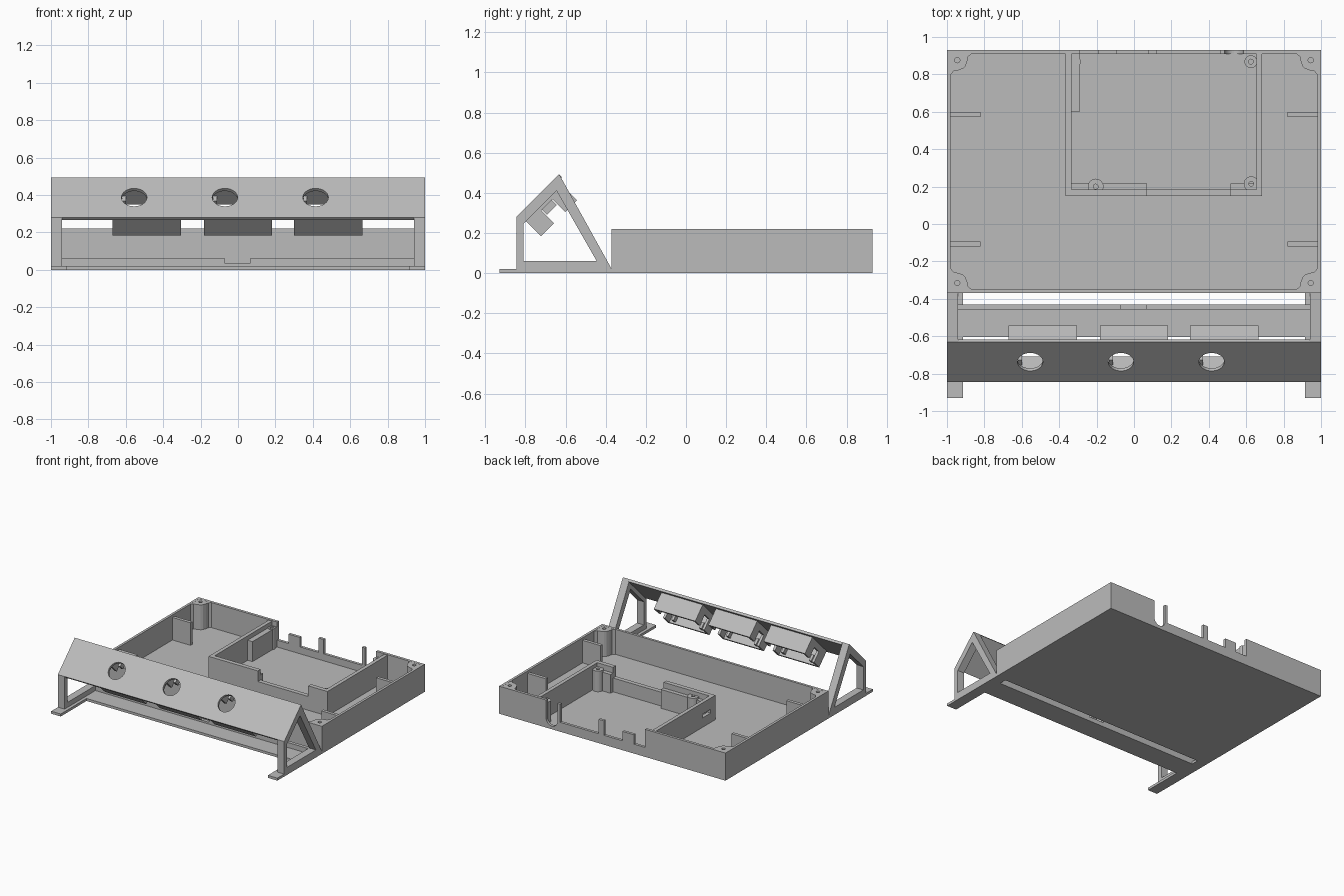
import bpy, bmesh, math
from mathutils import Vector

if "Cube" in bpy.data.objects:
    bpy.data.objects.remove(bpy.data.objects["Cube"])

grey = bpy.data.materials.new("plain_grey")
grey.diffuse_color = (0.5, 0.5, 0.5, 1)
grey.use_nodes = True
grey.node_tree.nodes["Principled BSDF"].inputs["Base Color"].default_value = grey.diffuse_color


def prism(name, polys, axis, a, b):
    """Extrude one or more 2D outlines along an axis from a to b."""
    place = {'X': lambda p, d: (d, p[0], p[1]),
             'Y': lambda p, d: (p[0], d, p[1]),
             'Z': lambda p, d: (p[0], p[1], d)}[axis]
    if not isinstance(polys[0][0], (tuple, list)):
        polys = [polys]
    bm = bmesh.new()
    for pts in polys:
        lo = [bm.verts.new(place(p, a)) for p in pts]
        hi = [bm.verts.new(place(p, b)) for p in pts]
        bm.faces.new(lo)
        bm.faces.new(hi)
        for i in range(len(pts)):
            j = (i + 1) % len(pts)
            bm.faces.new((lo[i], lo[j], hi[j], hi[i]))
    bmesh.ops.recalc_face_normals(bm, faces=bm.faces)
    me = bpy.data.meshes.new(name)
    bm.to_mesh(me)
    bm.free()
    ob = bpy.data.objects.new(name, me)
    bpy.context.collection.objects.link(ob)
    me.materials.append(grey)
    return ob


def rect(x0, x1, y0, y1):
    return [(x0, y0), (x1, y0), (x1, y1), (x0, y1)]


def box(name, x0, x1, y0, y1, z0, z1):
    return prism(name, rect(x0, x1, y0, y1), 'Z', z0, z1)


def arc(cx, cy, r, a0, a1, n):
    return [(cx + r * math.cos(math.radians(a0 + (a1 - a0) * i / n)),
             cy + r * math.sin(math.radians(a0 + (a1 - a0) * i / n))) for i in range(n + 1)]


def circle(cx, cy, r, n=24):
    return arc(cx, cy, r, 0, 360, n)[:-1]


def cut(ob, cutter):
    m = ob.modifiers.new("cut", 'BOOLEAN')
    m.operation = 'DIFFERENCE'
    m.solver = 'EXACT'
    m.object = cutter
    cutter.hide_render = True
    cutter.hide_viewport = True


def slope(t, s):
    """Point (y, z) at distance t up the sloped panel and depth s behind it."""
    k = math.sqrt(0.5)
    return (-0.845 + k * (t + s), 0.28 + k * (t - s))


def slope_rect(t0, t1, s0, s1):
    return [slope(t0, s0), slope(t1, s0), slope(t1, s1), slope(t0, s1)]


H, F = 0.22, 0.02   # wall height, floor thickness

# Tray floor and plain walls
box("tray_floor", -1, 1, -0.37, 0.93, 0, F)
box("front_wall", -1, 1, -0.37, -0.35, F, H)
for s, side in ((-1, "left"), (1, "right")):
    x0, x1 = sorted((s * 0.98, s))
    box(side + "_wall", x0, x1, -0.35, 0.91, F, H)

# Back wall with connector openings and a round cable slot
low = 0.075
outline = [(-1, F), (1, F), (1, H), (0.585, H)]
outline += arc(0.535, 0.075, 0.05, 0, -180, 12)
outline += [(0.485, H), (0.46, H), (0.46, low), (0.12, low), (0.12, 0.19), (0.075, 0.19),
            (0.075, low), (-0.09, low), (-0.09, 0.15), (-0.19, 0.15), (-0.19, low),
            (-0.29, low), (-0.29, H), (-1, H)]
prism("back_wall", outline, 'Y', 0.908, 0.93)

# Corner screw posts and side ribs
post = [(0, 0), (.13, 0), (.13, .02), (.112, .035), (.107, .06), (.098, .085), (.085, .098),
        (.06, .107), (.035, .112), (.02, .13), (0, .13)]
for sx, side in ((-1, "left"), (1, "right")):
    for sy, yc, end in ((1, -0.37, "front"), (-1, 0.93, "back")):
        pts = [(sx * (0.999 - u), yc + sy * (v + 0.001)) for u, v in post]
        ob = prism(f"{end}_{side}_post", pts, 'Z', F, H - 0.001)
        cut(ob, prism("post_hole_cutter", circle(sx * 0.945, yc + sy * 0.054, 0.014, 16),
                      'Z', 0.1, 0.3))
    for y in (-0.12, 0.572):
        x0, x1 = sorted((sx * 0.82, sx * 0.985))
        box(side + "_rib", x0, x1, y, y + 0.026, F, 0.2)

# Inner compartment walls
ob = box("compartment_left_wall", -0.365, -0.335, 0.15, 0.91, F, 0.215)
cut(ob, box("side_slot_cutter", -0.4, -0.3, 0.21, 0.31, 0.095, 0.125))
box("compartment_right_wall", 0.655, 0.685, 0.15, 0.91, F, 0.215)
prism("compartment_front_wall",
      [(-0.335, F), (0.655, F), (0.655, 0.215), (0.515, 0.215), (0.515, 0.13),
       (0.07, 0.13), (0.07, 0.215), (-0.335, 0.215)], 'Y', 0.15, 0.185)
box("compartment_ledge_left", -0.335, 0.07, 0.185, 0.217, F, 0.17)
box("compartment_ledge_right", 0.515, 0.655, 0.185, 0.217, F, 0.17)
box("compartment_side_ledge", -0.335, -0.292, 0.6, 0.908, F, 0.18)

# Compartment screw posts
for i, (x, y, r) in enumerate([(-0.205, 0.2, 0.042), (0.627, 0.215, 0.04),
                               (-0.31, 0.868, 0.026), (0.625, 0.868, 0.034)]):
    ob = prism(f"compartment_post_{i + 1}", circle(x, y, r), 'Z', F, 0.185)
    cut(ob, prism("small_hole_cutter", circle(x, y, 0.013, 16), 'Z', 0.1, 0.3))

# Stand: end frames and feet
A, B, C, D, E = (-.845, 0), (-.845, .28), (-.632, .493), (-.37, .02), (-.37, 0)
a, b, c, d = (-.81, .06), (-.81, .245), (-.645, .41), (-.445, .06)
for s, side in ((-1, "left"), (1, "right")):
    x0, x1 = sorted((s * 0.94, s))
    prism(side + "_end_frame", [[A, B, b, a], [B, C, c, b], [C, D, d, c], [A, a, d, D, E]],
          'X', x0, x1)
    x0, x1 = sorted((s * 0.915, s * 0.999))
    box(side + "_foot", x0, x1, -0.93, -0.37, 0, F)

# Stand: lower cross plate and its notched ridge
box("cross_plate", -0.94, 0.94, -0.605, -0.43, 0, F)
prism("cross_ridge", [(-.94, F), (.94, F), (.94, .06), (.065, .06), (.065, .035),
                      (-.07, .035), (-.07, .06), (-.94, .06)], 'Y', -0.457, -0.43)

# Sloped panel with three round button holes
panel = prism("sloped_panel", slope_rect(0, 0.301, 0, 0.02), 'X', -0.941, 0.941)
n = Vector((0, math.sqrt(0.5), -math.sqrt(0.5)))
for x in (-0.555, -0.07, 0.415):
    ob = prism("button_hole_cutter", circle(0, 0, 0.068, 32), 'Z', -0.06, 0.06)
    ob.location = (x, *slope(0.152, 0.01))
    ob.rotation_euler = n.to_track_quat('Z', 'Y').to_euler()
    cut(panel, ob)

# Three open holders behind the panel
for i, x in enumerate((-0.487, 0, 0.482)):
    x0, x1 = x - 0.183, x + 0.183
    tag = f"holder_{i + 1}_"
    prism(tag + "end_walls", [slope_rect(0.018, 0.038, 0.018, 0.154),
                              slope_rect(0.252, 0.272, 0.018, 0.154)], 'X', x0, x1)
    # side walls with a notch open to the rear
    side = [slope(*p) for p in ((.038, .018), (.252, .018), (.252, .154), (.19, .154),
                                (.19, .065), (.11, .065), (.11, .154), (.038, .154))]
    prism(tag + "left_side", side, 'X', x0, x0 + 0.02)
    prism(tag + "right_side", side, 'X', x1 - 0.02, x1)
    # retaining tabs inside the holder
    for u in (x0 + 0.05, x1 - 0.07):
        prism(tag + "tab", [slope_rect(0.038, 0.075, 0.09, 0.14),
                            slope_rect(0.215, 0.252, 0.09, 0.14)], 'X', u, u + 0.02)
    prism(tag + "clip", slope_rect(0.115, 0.185, 0.018, 0.1), 'X', x1 - 0.05, x1 - 0.035)
